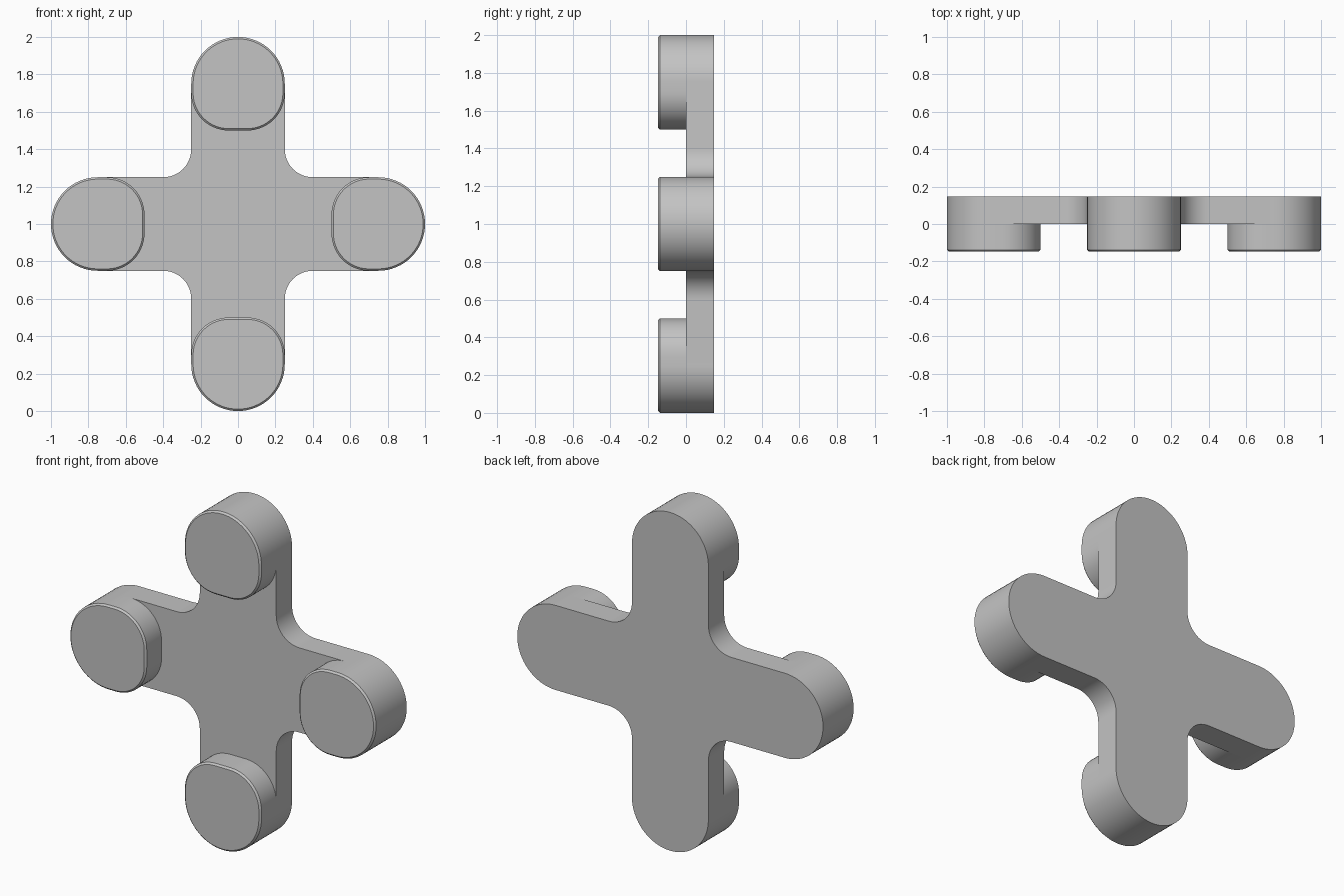
import bpy, bmesh
from math import sin, cos, pi, radians

if "Cube" in bpy.data.objects:
    bpy.data.objects.remove(bpy.data.objects["Cube"], do_unlink=True)

DEPTH = 0.148      # thickness of the plate and of each pad
ARM = 0.25         # half width of an arm
FILLET = 0.15      # inside corner between arms
CORNER = 0.2       # inner corners of the pads
CHAMFER = 0.01

grey = bpy.data.materials.new("light grey")
grey.use_nodes = True
colour = (0.55, 0.55, 0.55, 1)
grey.diffuse_color = colour
grey.node_tree.nodes["Principled BSDF"].inputs["Base Color"].default_value = colour


def arc(cx, cz, r, start, end, steps):
    """Points along an arc, angles in degrees."""
    angles = [radians(start + (end - start) * i / steps) for i in range(steps + 1)]
    return [(cx + r * cos(a), cz + r * sin(a)) for a in angles]


def turn(points, quarter):
    """Rotate profile points by quarter turns."""
    for _ in range(quarter):
        points = [(-z, x) for x, z in points]
    return points


def extrude(name, outline, front, back, chamfer=0):
    """Closed slab from an outline in the upright plane."""
    bm = bmesh.new()
    face = bm.faces.new([bm.verts.new((x, front, z + 1)) for x, z in outline])
    result = bmesh.ops.extrude_face_region(bm, geom=[face], use_keep_orig=True)
    moved = [v for v in result["geom"] if isinstance(v, bmesh.types.BMVert)]
    bmesh.ops.translate(bm, verts=moved, vec=(0, back - front, 0))
    bmesh.ops.recalc_face_normals(bm, faces=bm.faces)
    if chamfer:
        rim = [e for e in bm.edges if all(abs(v.co.y - front) < 1e-5 for v in e.verts)]
        bmesh.ops.bevel(bm, geom=rim, offset=chamfer, segments=1, affect='EDGES')
    mesh = bpy.data.meshes.new(name)
    bm.to_mesh(mesh)
    bm.free()
    mesh.materials.append(grey)
    obj = bpy.data.objects.new(name, mesh)
    bpy.context.collection.objects.link(obj)
    bpy.ops.object.select_all(action='DESELECT')
    obj.select_set(True)
    bpy.context.view_layer.objects.active = obj
    bpy.ops.object.shade_smooth_by_angle(angle=radians(30))


# Cross-shaped back plate: rounded arm ends joined by inside fillets
inside = ARM + FILLET
quarter = arc(1 - ARM, 0, ARM, -90, 90, 32) + arc(inside, inside, FILLET, 270, 180, 12)
extrude("cross_plate", [p for k in range(4) for p in turn(quarter, k)], 0, DEPTH)

# Raised pads: round outer end, softly cornered inner end
inner = 1 - 2 * ARM + CORNER
side = ARM - CORNER
pad = (arc(1 - ARM, 0, ARM, -90, 90, 32)
       + arc(inner, side, CORNER, 90, 180, 14)
       + arc(inner, -side, CORNER, 180, 270, 14))
for k, label in enumerate(("left", "top", "right", "bottom")):
    extrude(label + "_pad", turn(pad, k), -DEPTH, 0, CHAMFER)
